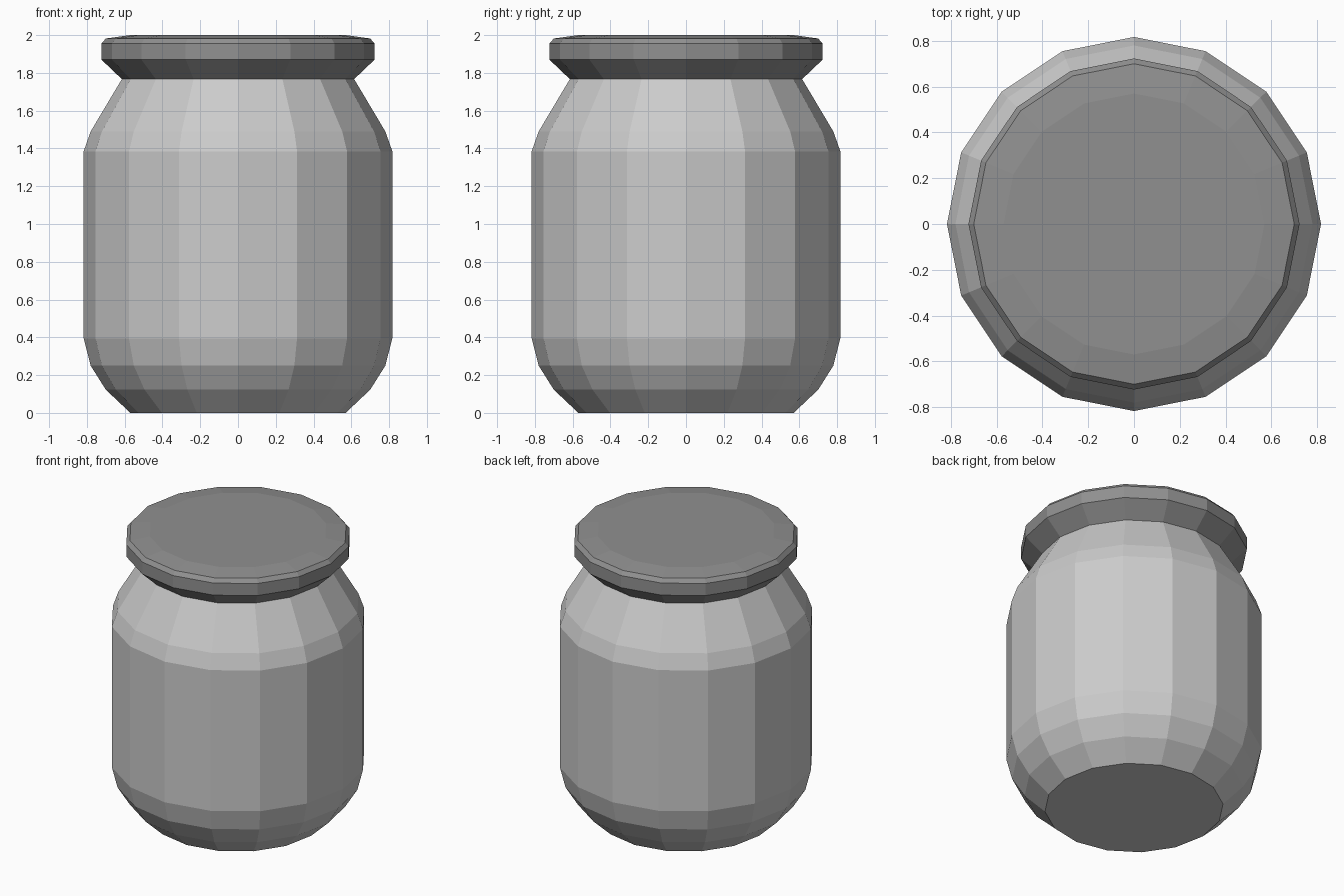
import bpy, bmesh
from math import cos, sin, tau

if "Cube" in bpy.data.objects:
    bpy.data.objects.remove(bpy.data.objects["Cube"])

SIDES = 16


def lathe(name, profile, cap_bottom=False, cap_top=False):
    """Revolve a (radius, height) profile around z into a flat-faced shell."""
    bm = bmesh.new()
    rings = [[bm.verts.new((r * cos(tau * i / SIDES), r * sin(tau * i / SIDES), z))
              for i in range(SIDES)] for r, z in profile]
    for low, high in zip(rings, rings[1:]):
        for i in range(SIDES):
            j = (i + 1) % SIDES
            bm.faces.new((low[i], low[j], high[j], high[i]))
    if cap_bottom:
        bm.faces.new(rings[0][::-1])
    if cap_top:
        bm.faces.new(rings[-1])
    mesh = bpy.data.meshes.new(name)
    bm.to_mesh(mesh)
    bm.free()
    obj = bpy.data.objects.new(name, mesh)
    bpy.context.collection.objects.link(obj)
    return obj


# Jar body: rounded base, straight wall, sloping shoulder up to the lid
lathe("jar_body", [(0.57, 0), (0.70, 0.123), (0.78, 0.25), (0.817, 0.395),
                   (0.817, 1.385), (0.78, 1.49), (0.615, 1.767)], cap_bottom=True)

# Lid: flared underside, short rim, bevelled edge and nearly flat top
lid = lathe("lid", [(0.615, 1.767), (0.723, 1.87), (0.723, 1.955),
                    (0.70, 1.982), (0.57, 2.0)], cap_top=True)

# Darker lid colour
dark = bpy.data.materials.new("dark_grey")
dark.diffuse_color = (0.28, 0.28, 0.28, 1)
dark.use_nodes = True
dark.node_tree.nodes["Principled BSDF"].inputs["Base Color"].default_value = dark.diffuse_color
lid.data.materials.append(dark)
